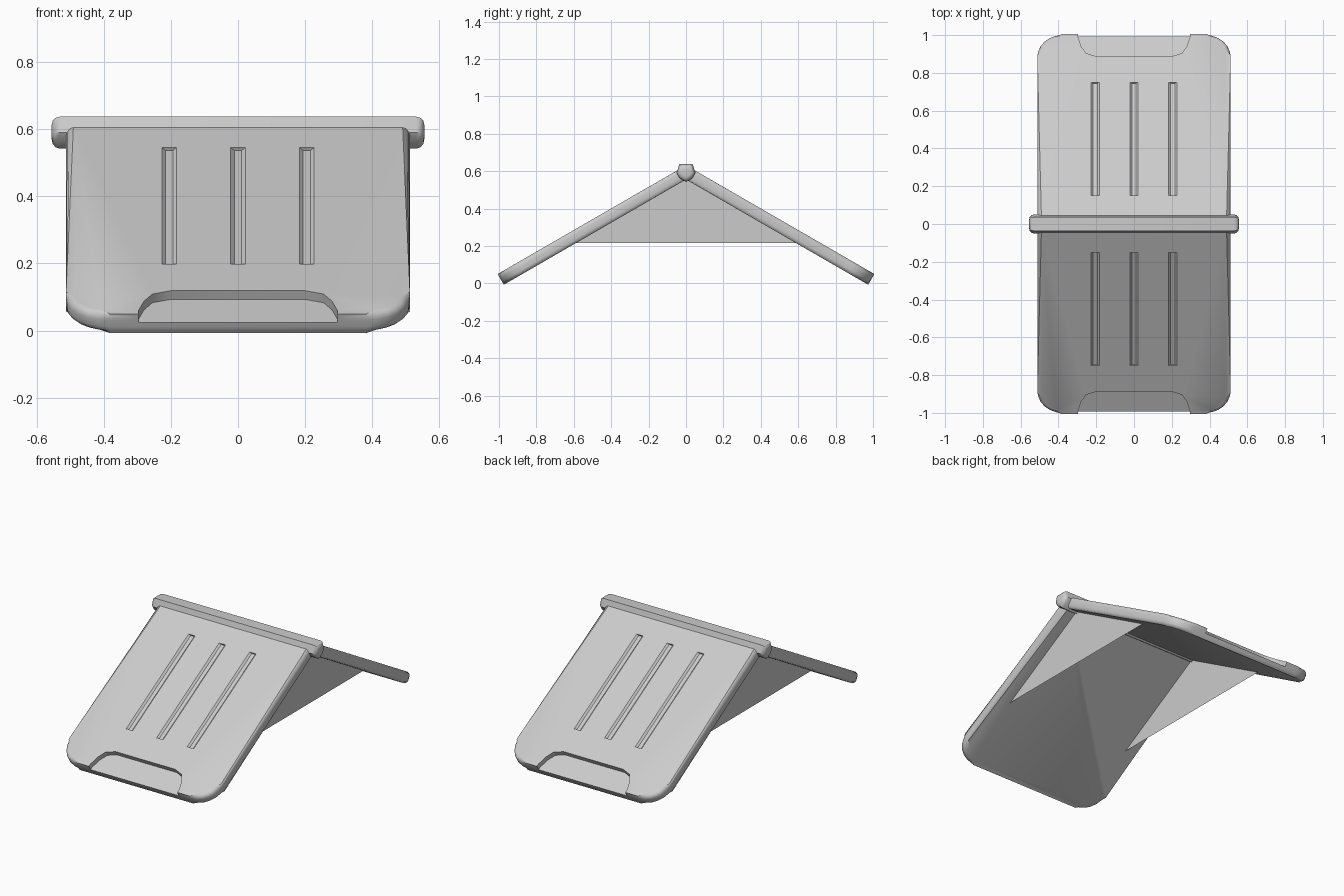
import bpy, bmesh, math
from mathutils import Matrix, Vector

if "Cube" in bpy.data.objects:
    bpy.data.objects.remove(bpy.data.objects["Cube"])

SLOPE = math.radians(30)
THICK, HALF_W, LENGTH, CORNER = 0.066, 0.512, 1.125, 0.13


def add_object(name, bm):
    bmesh.ops.recalc_face_normals(bm, faces=bm.faces)
    mesh = bpy.data.meshes.new(name)
    bm.to_mesh(mesh)
    bm.free()
    ob = bpy.data.objects.new(name, mesh)
    bpy.context.collection.objects.link(ob)
    return ob


def prism(bm, lower, upper):
    """Closed solid between two matching rings of points."""
    a = [bm.verts.new(p) for p in lower]
    b = [bm.verts.new(p) for p in upper]
    n = len(a)
    bm.faces.new(a)
    bm.faces.new(b)
    for i in range(n):
        bm.faces.new((a[i], a[(i + 1) % n], b[(i + 1) % n], b[i]))


def smooth(ob, angle=40):
    bpy.ops.object.select_all(action='DESELECT')
    ob.select_set(True)
    bpy.context.view_layer.objects.active = ob
    bpy.ops.object.shade_smooth_by_angle(angle=math.radians(angle))


# Panel slab, flat: lower edge at y = 0, outer face at z = 0
half = []
for i in range(7):
    a = math.radians(-90 + 15 * i)
    half.append((HALF_W - CORNER + CORNER * math.cos(a), CORNER + CORNER * math.sin(a)))
half.append((HALF_W, LENGTH))
outline = half + [(-x, y) for x, y in reversed(half)]
bm = bmesh.new()
prism(bm, [(x, y, -THICK) for x, y in outline], [(x, y, 0) for x, y in outline])
rim = [e for e in bm.edges
       if abs(e.verts[0].co.z - e.verts[1].co.z) < 1e-5
       and min(v.co.y for v in e.verts) < LENGTH - 1e-4]
bmesh.ops.bevel(bm, geom=rim, offset=0.022, segments=3, profile=0.5, affect='EDGES')
panel = add_object("front_panel", bm)

# Cutter for the finger notch and the three shallow grooves
bm = bmesh.new()
side = [(0.30, -0.1), (0.296, 0.02), (0.28, 0.075), (0.255, 0.118), (0.2, 0.138)]
notch = side + [(-x, y) for x, y in reversed(side)]
prism(bm, [(x, y, -0.03) for x, y in notch], [(x, y, 0.05) for x, y in notch])
for cx in (-0.205, 0, 0.205):
    rings = []
    for w, z in ((0.011, -0.01), (0.033, 0.01)):
        rings.append([(cx - w, 0.297, z), (cx + w, 0.297, z), (cx + w, 0.99, z), (cx - w, 0.99, z)])
    prism(bm, *rings)
cutter = add_object("panel_cutter", bm)
cutter.hide_render = True

mod = panel.modifiers.new("cuts", 'BOOLEAN')
mod.operation, mod.solver, mod.object = 'DIFFERENCE', 'EXACT', cutter
bpy.context.view_layer.objects.active = panel
bpy.ops.object.modifier_apply(modifier=mod.name)
bpy.data.objects.remove(cutter)

# Tilt the panel into place and turn a copy for the rear
panel.data.transform(Matrix.Translation((0, -1.007, 0.05)) @ Matrix.Rotation(SLOPE, 4, 'X'))
smooth(panel)
rear = panel.copy()
rear.name = "rear_panel"
rear.rotation_euler.z = math.pi
bpy.context.collection.objects.link(rear)

# Ridge bar with rounded ends
bm = bmesh.new()
prof = [(0.036, 0.637), (0.05, 0.59), (0.034, 0.563), (0, 0.542)]
ring = prof + [(-y, z) for y, z in reversed(prof[:-1])]
prism(bm, [(-0.555, y, z) for y, z in ring], [(0.555, y, z) for y, z in ring])
ends = [e for e in bm.edges if abs(e.verts[0].co.x - e.verts[1].co.x) < 1e-5]
bmesh.ops.bevel(bm, geom=ends, offset=0.024, segments=3, profile=0.5, affect='EDGES')
smooth(add_object("ridge_bar", bm))

# Thin triangular side gussets
for x, name in ((-0.43, "left_gusset"), (0.43, "right_gusset")):
    bm = bmesh.new()
    bm.faces.new([bm.verts.new((x, y, z)) for y, z in ((-0.6, 0.215), (0.6, 0.215), (0, 0.562))])
    add_object(name, bm)
